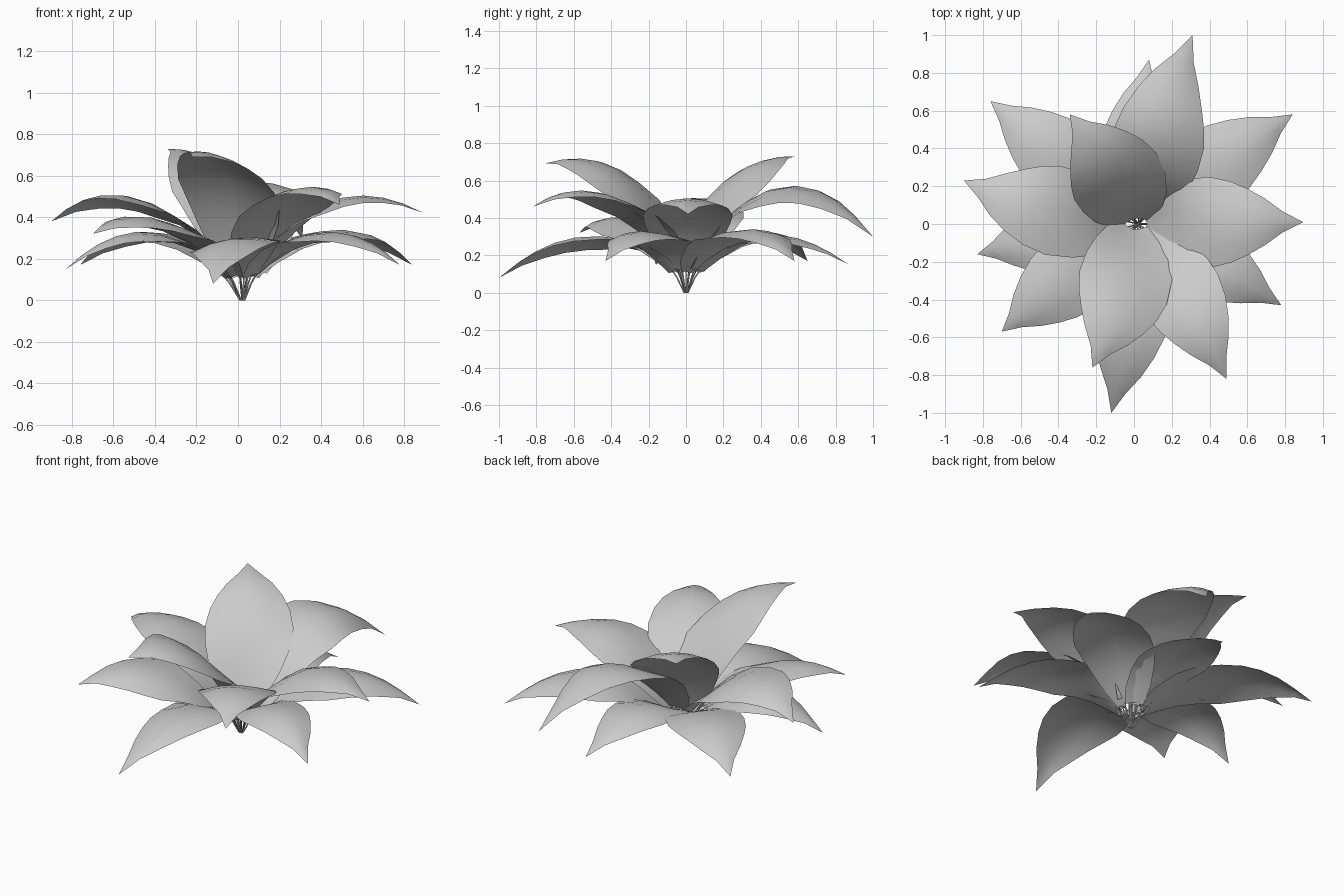
import bpy, bmesh, math
from mathutils import Vector, Matrix

if "Cube" in bpy.data.objects:
    bpy.data.objects.remove(bpy.data.objects["Cube"])

CROWN = Vector((0.02, 0, 0))
# leaf outline: (position along midrib, fraction of half width)
OUTLINE = [(0.0, 0.33), (0.07, 0.6), (0.17, 0.83), (0.28, 0.96), (0.42, 1.0),
           (0.56, 0.9), (0.68, 0.73), (0.79, 0.51), (0.89, 0.23), (1.0, 0.0)]
COLS = [-1, -0.5, 0, 0.5, 1]

# base, middle and tip of each midrib, half width, roll in degrees
LEAVES = [
    ((.06, .06, .17), (.15, .50, .56), (.31, 1.0, .30), .25, -10),
    ((.03, .08, .13), (.02, .45, .31), (.08, .87, .15), .20, 0),
    ((.00, .03, .18), (-.11, .27, .60), (-.34, .58, .73), .25, 0),
    ((.09, .06, .13), (.46, .33, .34), (.84, .58, .17), .22, 0),
    ((.07, .00, .14), (.45, .01, .48), (.895, .01, .42), .24, 0),
    ((.09, -.05, .13), (.42, -.22, .33), (.78, -.43, .17), .20, 0),
    ((.05, -.05, .16), (.28, -.42, .52), (.49, -.82, .46), .22, 0),
    ((.01, -.08, .13), (-.03, -.52, .30), (-.12, -1.0, .08), .22, -7),
    ((.00, -.03, .18), (-.06, -.37, .63), (-.22, -.76, .69), .25, 10),
    ((-.05, -.05, .14), (-.38, -.31, .39), (-.70, -.57, .32), .22, 7),
    ((-.06, .06, .13), (-.42, .37, .33), (-.76, .65, .17), .22, 0),
    ((-.06, .02, .15), (-.48, .09, .49), (-.90, .23, .38), .24, -8),
    ((-.08, -.03, .13), (-.45, -.08, .33), (-.83, -.16, .15), .20, 0),
]


def midrib(a, m, b, t):
    """Parabola through base, middle and tip, with its tangent."""
    c = 2 * (a + b - 2 * m)
    d = b - a - c
    return a + d * t + c * t * t, (d + 2 * c * t).normalized()


def make_leaf(i, a, m, b, half, roll):
    a, m, b = Vector(a), Vector(m), Vector(b)
    bm = bmesh.new()
    rows = []
    for t, w in OUTLINE:
        p, tan = midrib(a, m, b, t)
        side = tan.cross(Vector((0, 0, 1))).normalized()
        side = Matrix.Rotation(math.radians(-roll), 3, tan) @ side
        up = side.cross(tan)
        bend = 0.05 - 0.22 * min(t, 0.45)      # cupped base, drooping edges
        back = 0.05 * max(0, 1 - t / 0.2)      # heart-shaped base lobes
        if w == 0:
            rows.append([bm.verts.new(p)] * 5)
        else:
            rows.append([bm.verts.new(p + side * (half * w * v) + up * (bend * v * v * w)
                                      - tan * (back * abs(v))) for v in COLS])
    for r0, r1 in zip(rows, rows[1:]):
        for k in range(4):
            quad = [r0[k], r0[k + 1], r1[k + 1], r1[k]]
            bm.faces.new(list(dict.fromkeys(quad))).smooth = True
    bmesh.ops.recalc_face_normals(bm, faces=bm.faces)
    me = bpy.data.meshes.new(f"leaf_{i}")
    bm.to_mesh(me)
    bm.free()
    bpy.context.collection.objects.link(bpy.data.objects.new(f"leaf_{i}", me))


def make_stem(i, a):
    """Thin stalk from the crown to the leaf base."""
    a = Vector(a)
    foot = CROWN + Vector((a.x, a.y, 0)) * 0.12
    cu = bpy.data.curves.new(f"stem_{i}", 'CURVE')
    cu.dimensions = '3D'
    cu.bevel_depth = 0.004
    cu.bevel_resolution = 1
    cu.use_fill_caps = True
    sp = cu.splines.new('POLY')
    sp.points.add(2)
    mid = foot.lerp(a, 0.55) + Vector((0, 0, 0.01))
    for pt, co in zip(sp.points, (foot, mid, a)):
        pt.co = (*co, 1)
    bpy.context.collection.objects.link(bpy.data.objects.new(f"stem_{i}", cu))


for i, (a, m, b, half, roll) in enumerate(LEAVES, 1):
    make_leaf(i, a, m, b, half, roll)
    make_stem(i, a)
